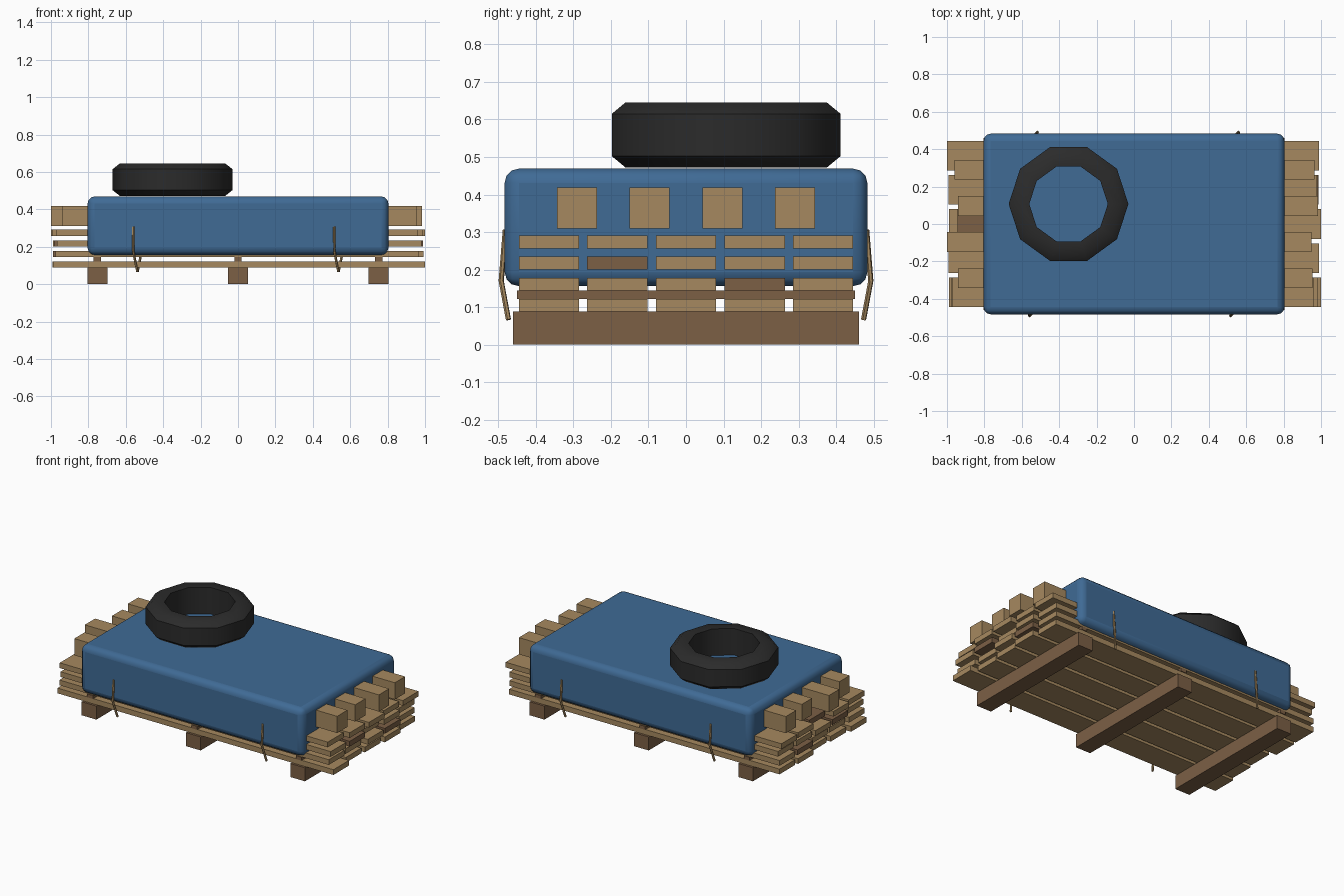
import bpy, bmesh, math, random
from mathutils import Vector, Matrix

random.seed(4)
default = bpy.data.objects.get("Cube")
if default:
    bpy.data.objects.remove(default, do_unlink=True)


def make_material(name, color):
    m = bpy.data.materials.new(name)
    m.use_nodes = True
    m.diffuse_color = (*color, 1)
    bsdf = m.node_tree.nodes["Principled BSDF"]
    bsdf.inputs["Base Color"].default_value = (*color, 1)
    bsdf.inputs["Roughness"].default_value = 0.9
    return m


pale_wood = make_material("pale wood", (0.38, 0.25, 0.115))
dark_wood = make_material("dark wood", (0.2, 0.115, 0.06))
blue_cloth = make_material("blue cloth", (0.05, 0.145, 0.3))
black_rubber = make_material("black rubber", (0.024, 0.024, 0.024))


def add_object(name, bm, mat):
    bmesh.ops.recalc_face_normals(bm, faces=bm.faces)
    mesh = bpy.data.meshes.new(name)
    bm.to_mesh(mesh)
    bm.free()
    mesh.materials.append(mat)
    obj = bpy.data.objects.new(name, mesh)
    bpy.context.collection.objects.link(obj)
    return obj


def box(name, x, y, z, mat):
    """Box from (min, max) pairs on each axis."""
    bm = bmesh.new()
    bmesh.ops.create_cube(bm, size=1)
    for v in bm.verts:
        v.co = [r[0] if c < 0 else r[1] for c, r in zip(v.co, (x, y, z))]
    return add_object(name, bm, mat)


def smooth(obj, degrees):
    bpy.ops.object.select_all(action='DESELECT')
    obj.select_set(True)
    bpy.context.view_layer.objects.active = obj
    bpy.ops.object.shade_smooth_by_angle(angle=math.radians(degrees))


# Skids under the stack
for x in (-0.752, 0, 0.752):
    box("skid", (x - 0.053, x + 0.053), (-0.46, 0.46), (0, 0.088), dark_wood)

# Four plank layers with spacer sticks on top of each
PLANK_Y = [-0.365, -0.183, 0, 0.183, 0.365]
DARK_PLANKS = {(1, 3), (2, 1)}
for layer in range(4):
    z = 0.088 + layer * 0.0563
    for i, y in enumerate(PLANK_Y):
        start = -random.uniform(0.955, 0.995)
        end = random.uniform(0.955, 0.995)
        if layer == 0 and i == 0:
            start, end = -0.99, 1.0
        if layer == 3 and i == 4:
            start = -1.0
        span_y, span_z = (y - 0.08, y + 0.08), (z, z + 0.034)
        if layer == 3 and i == 2:
            # Offcut filling the end of the short middle plank
            box("plank_offcut", (-0.945, -0.79), span_y, span_z, dark_wood)
            start, end = -0.79, 1.0
        mat = dark_wood if (layer, i) in DARK_PLANKS else pale_wood
        box("plank", (start, end), span_y, span_z, mat)
    for x in (-0.752, 0, 0.752):
        box("spacer_stick", (x - 0.02, x + 0.02), (-0.45, 0.45),
            (z + 0.034, z + 0.0563), dark_wood)

# Square beams on top of the planks
for y, start, end in ((-0.29, -0.94, 0.955), (-0.097, -1.0, 0.95),
                      (0.097, -0.94, 0.985), (0.29, -0.96, 0.965)):
    box("beam", (start, end), (y - 0.053, y + 0.053), (0.31, 0.419), pale_wood)

# Cover sheet with rounded edges
sheet = box("cover_sheet", (-0.804, 0.804), (-0.483, 0.483), (0.156, 0.469), blue_cloth)
bevel = sheet.modifiers.new("rounding", 'BEVEL')
bevel.width = 0.038
bevel.segments = 3
smooth(sheet, 40)

# Tyre: ten-sided ring spun from its cross-section
SECTION = [(0.21, 0.472), (0.282, 0.472), (0.32, 0.502),
           (0.32, 0.615), (0.282, 0.645), (0.21, 0.645)]
SIDES = 10
bm = bmesh.new()
rings = []
for k in range(SIDES):
    a = 2 * math.pi * k / SIDES
    rings.append([bm.verts.new((-0.35 + r * math.cos(a), 0.107 + r * math.sin(a), z))
                  for r, z in SECTION])
for k in range(SIDES):
    a, b = rings[k], rings[(k + 1) % SIDES]
    for j in range(len(SECTION)):
        n = (j + 1) % len(SECTION)
        bm.faces.new((a[j], b[j], b[n], a[n]))
smooth(add_object("tyre", bm, black_rubber), 50)


# Tie ropes hanging over the long sides
def rope(path):
    bm = bmesh.new()
    for a, b in zip(path, path[1:]):
        a, b = Vector(a), Vector(b)
        turn = (b - a).to_track_quat('Z', 'Y').to_matrix().to_4x4()
        bmesh.ops.create_cone(bm, cap_ends=True, segments=6, radius1=0.007,
                              radius2=0.007, depth=(b - a).length + 0.003,
                              matrix=Matrix.Translation((a + b) / 2) @ turn)
    add_object("tie_rope", bm, pale_wood)


for x in (-0.56, 0.515):
    path = [(x, -0.481, 0.305), (x + 0.001, -0.492, 0.17), (x + 0.022, -0.473, 0.068)]
    for side in (1, -1):
        rope([(px * side, py * side, pz) for px, py, pz in path])
